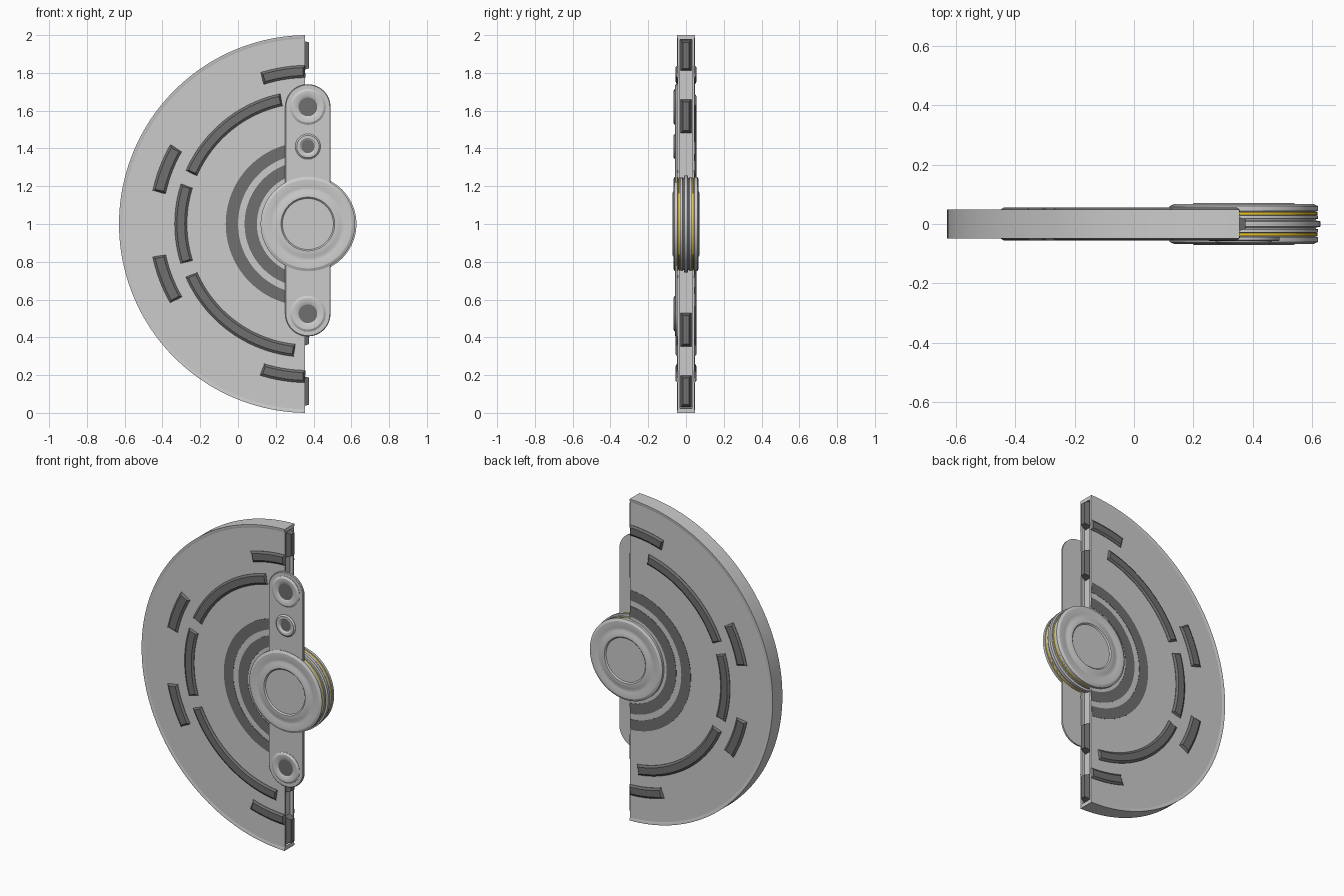
import bpy, bmesh
from math import pi, sin, cos, radians, acos

if "Cube" in bpy.data.objects:
    bpy.data.objects.remove(bpy.data.objects["Cube"])

CX, CZ, CUT = 0.37, 1.0, 0.355


def material(name, rgb):
    m = bpy.data.materials.new(name)
    m.diffuse_color = (*rgb, 1)
    m.use_nodes = True
    m.node_tree.nodes["Principled BSDF"].inputs["Base Color"].default_value = m.diffuse_color
    return m


DARK = material("dark_grey", (0.16, 0.16, 0.16))
GOLD = material("yellow", (0.8, 0.55, 0.03))


def finish(name, bm, mat=None):
    bmesh.ops.remove_doubles(bm, verts=bm.verts, dist=1e-5)
    bmesh.ops.recalc_face_normals(bm, faces=bm.faces)
    me = bpy.data.meshes.new(name)
    bm.to_mesh(me)
    bm.free()
    ob = bpy.data.objects.new(name, me)
    bpy.context.collection.objects.link(ob)
    if mat:
        me.materials.append(mat)
    bpy.ops.object.select_all(action='DESELECT')
    ob.select_set(True)
    bpy.context.view_layer.objects.active = ob
    bpy.ops.object.shade_smooth_by_angle(angle=radians(25))
    return ob


def sweep(name, profile, cx=CX, cz=CZ, arc=None, steps=96, mat=None):
    """Sweep a closed (radius, y[, end taper]) profile about the y axis.
    Angles are degrees measured from -x towards +z; no arc means a full turn."""
    bm = bmesh.new()
    a0, a1 = arc or (-180, 180)
    rings = []
    for i in range(steps + (1 if arc else 0)):
        t, ring = i / steps, []
        for r, y, *taper in profile:
            s = taper[0] if taper else 0
            a = radians((a0 + s) * (1 - t) + (a1 - s) * t)
            ring.append(bm.verts.new((cx - r * cos(a), y, cz + r * sin(a))))
        rings.append(ring)
    n = len(profile)
    for i in range(steps):
        p, q = rings[i], rings[(i + 1) % len(rings)]
        for j in range(n):
            k = (j + 1) % n
            bm.faces.new((p[j], p[k], q[k], q[j]))
    if arc:
        bm.faces.new(rings[0])
        bm.faces.new(rings[-1][::-1])
    return finish(name, bm, mat)


def prism(name, outline, y0, y1, bevel=0):
    """Extrude an x-z outline from y0 to y1, optionally chamfering the y0 edge."""
    bm = bmesh.new()
    face = bm.faces.new([bm.verts.new((x, y0, z)) for x, z in outline])
    ext = bmesh.ops.extrude_face_region(bm, geom=[face])
    for v in ext["geom"]:
        if isinstance(v, bmesh.types.BMVert):
            v.co.y = y1
    if not face.is_valid or face not in bm.faces:
        face = None
    if not any(all(abs(v.co.y - y0) < 1e-6 for v in f.verts) for f in bm.faces):
        bm.faces.new([v for v in bm.verts if abs(v.co.y - y0) < 1e-6])
    if bevel:
        edges = [e for e in bm.edges if all(abs(v.co.y - y0) < 1e-6 for v in e.verts)]
        bmesh.ops.bevel(bm, geom=edges, offset=bevel, segments=1, affect='EDGES')
    return finish(name, bm)


def half_disc(r, cut, steps=96):
    a = acos((CX - cut) / r)
    return [(CX - r * cos(-a + 2 * a * i / steps), CZ + r * sin(-a + 2 * a * i / steps))
            for i in range(steps + 1)]


# half-disc body: two skins, recessed core and raised rim
prism("front_plate", half_disc(0.985, CUT), -0.045, -0.033)
prism("back_plate", half_disc(0.985, CUT), 0.033, 0.045)
prism("core", half_disc(0.985, CUT - 0.02), -0.033, 0.033)
end = 89.1
sweep("rim", [(0.976, -0.043), (0.99, -0.048), (1, -0.048), (1, 0.048),
              (0.99, 0.048), (0.976, 0.043)], arc=(-end, end))

# raised arc bars and flat dark rings on both faces
bars = [(0.77, 0.84, 12, 30), (0.77, 0.84, -30, -12),
        (0.775, 0.84, 72.5, 89), (0.775, 0.84, -89, -72.5),
        (0.64, 0.705, -17.5, 17.5), (0.64, 0.705, 23.5, 78), (0.64, 0.705, -84, -23.5)]
for side, s in (("front", -1), ("back", 1)):
    for i, (r0, r1, a0, a1) in enumerate(bars):
        sweep(f"{side}_arc_bar_{i + 1}",
              [(r0, s * 0.04), (r0, s * 0.047), (r0 + 0.012, s * 0.056, 0.8),
               (r1 - 0.012, s * 0.056, 0.8), (r1, s * 0.047), (r1, s * 0.04)],
              arc=(a0, a1), steps=24, mat=DARK)
    for i, (r0, r1) in enumerate([(0.37, 0.435), (0.27, 0.335)]):
        sweep(f"{side}_dark_ring_{i + 1}",
              [(r0, s * 0.04), (r0, s * 0.0465), (r1, s * 0.0465), (r1, s * 0.04)],
              arc=(-87, 87), steps=64, mat=DARK)

# tapered tabs along the cut edge
for i, (z0, z1) in enumerate([(1.81, 1.975), (1.48, 1.66), (0.35, 0.53), (0.03, 0.2)]):
    bm = bmesh.new()
    bmesh.ops.create_cube(bm, size=1)
    for v in bm.verts:
        outer = v.co.x > 0
        w, d = (0.016, 0.014) if outer else (0.03, 0)
        v.co = (0.376 if outer else 0.33, w if v.co.y > 0 else -w,
                z1 - d if v.co.z > 0 else z0 + d)
    finish(f"edge_tab_{i + 1}", bm, DARK)

# hub: stepped faces and grooved edge
face = [(0, 0.064), (0.135, 0.064), (0.142, 0.071), (0.165, 0.071), (0.178, 0.065),
        (0.195, 0.065), (0.203, 0.067), (0.235, 0.067), (0.25, 0.06), (0.25, 0.044),
        (0.241, 0.042), (0.241, 0.03), (0.25, 0.028), (0.25, 0.018), (0.243, 0.016),
        (0.243, 0.012), (0.257, 0.009)]
sweep("hub", face + [(r, -y) for r, y in reversed(face)])
for side, s in (("front", -1), ("back", 1)):
    sweep(f"{side}_hub_band", [(0.235, s * 0.031), (0.247, s * 0.031),
                               (0.247, s * 0.041), (0.235, s * 0.041)], mat=GOLD)

# front arm with round ends
top, bottom, R = 1.62, 0.525, 0.12
arm = [(CX + R * cos(pi * i / 24), top + R * sin(pi * i / 24)) for i in range(25)]
arm += [(CX - R * cos(pi * i / 24), bottom - R * sin(pi * i / 24)) for i in range(25)]
prism("arm", arm, -0.058, -0.044, 0.004)

# bosses on the arm with dark sunken centres
for name, z, r in (("upper", 1.62, 0.095), ("middle", 1.41, 0.067), ("lower", 0.525, 0.095)):
    sweep(f"{name}_boss", [(r, -0.05), (r, -0.06), (r * 0.88, -0.067), (r * 0.68, -0.067),
                           (r * 0.52, -0.06), (r * 0.52, -0.05)], cz=z, steps=48)
    sweep(f"{name}_boss_centre", [(0, -0.05), (r * 0.54, -0.05), (r * 0.54, -0.06),
                                  (0, -0.06)], cz=z, steps=48, mat=DARK)
